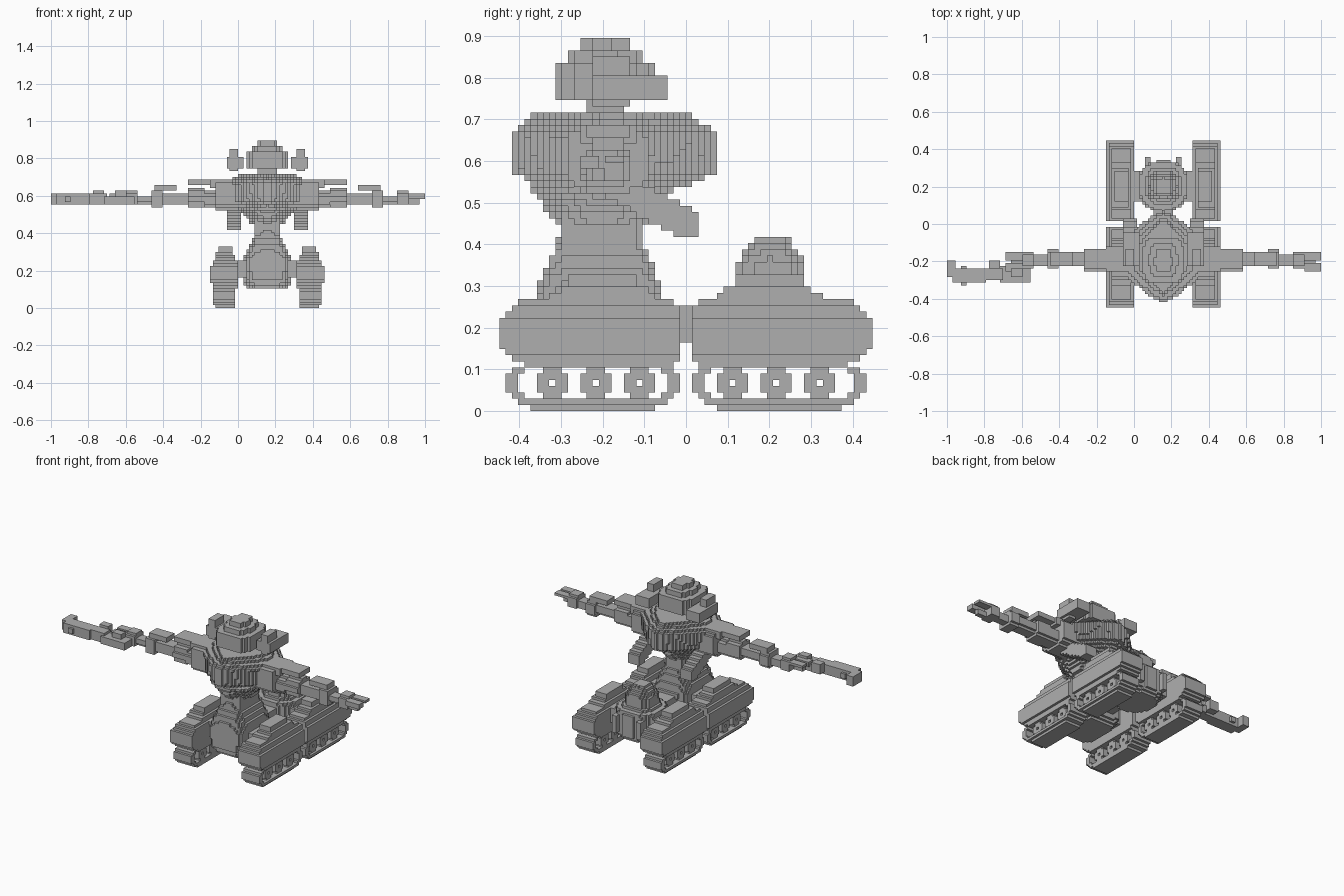
import bpy, bmesh
from mathutils import Vector

if "Cube" in bpy.data.objects:
    bpy.data.objects.remove(bpy.data.objects["Cube"])

V = 2 / 134            # block size
C = 10.5 * V           # x of the machine's symmetry plane

grey = bpy.data.materials.new("stone_grey")
grey.diffuse_color = (0.43, 0.43, 0.43, 1)
grey.use_nodes = True
grey.node_tree.nodes["Principled BSDF"].inputs["Base Color"].default_value = grey.diffuse_color

DIRS = [((1, 0, 0), [(1, 0, 0), (1, 1, 0), (1, 1, 1), (1, 0, 1)]),
        ((-1, 0, 0), [(0, 0, 0), (0, 0, 1), (0, 1, 1), (0, 1, 0)]),
        ((0, 1, 0), [(0, 1, 0), (0, 1, 1), (1, 1, 1), (1, 1, 0)]),
        ((0, -1, 0), [(0, 0, 0), (1, 0, 0), (1, 0, 1), (0, 0, 1)]),
        ((0, 0, 1), [(0, 0, 1), (1, 0, 1), (1, 1, 1), (0, 1, 1)]),
        ((0, 0, -1), [(0, 0, 0), (0, 1, 0), (1, 1, 0), (1, 0, 0)])]


def blocks(name, xr, yr, zr, inside):
    """Build a stepped block solid from a shape test; d is the distance from the symmetry plane."""
    span = lambda r: range(round(r[0] / V) - 1, round(r[1] / V) + 1)
    cells = set()
    for i in span(xr):
        for j in span(yr):
            for k in span(zr):
                x, y, z = (i + .5) * V, (j + .5) * V, (k + .5) * V
                if z > 0 and inside(abs(x - C), y, z, x):
                    cells.add((i, j, k))
    bm, verts = bmesh.new(), {}
    for c in cells:
        for n, quad in DIRS:
            if (c[0] + n[0], c[1] + n[1], c[2] + n[2]) in cells:
                continue
            keys = [(c[0] + q[0], c[1] + q[1], c[2] + q[2]) for q in quad]
            for key in keys:
                if key not in verts:
                    verts[key] = bm.verts.new(Vector(key) * V)
            bm.faces.new([verts[key] for key in keys])
    bmesh.ops.dissolve_limit(bm, angle_limit=0.02, verts=bm.verts[:], edges=bm.edges[:])
    me = bpy.data.meshes.new(name)
    bm.to_mesh(me)
    bm.free()
    me.materials.append(grey)
    bpy.context.collection.objects.link(bpy.data.objects.new(name, me))


def both(d):
    return (C - d, C + d)


def within(a, lo, hi):
    return lo <= a <= hi


def oval(a, b, ha, hb, p):
    return (abs(a) / ha) ** p + (abs(b) / hb) ** p <= 1


def profile(points, z):
    """Half sizes interpolated along height."""
    for a, b in zip(points, points[1:]):
        if z <= b[0]:
            t = max(0, (z - a[0]) / (b[0] - a[0]))
            return [u + (v - u) * t for u, v in zip(a[1:], b[1:])]
    return points[-1][1:]


# four track fenders, rounded at the outer ends
def fender(d, y, z, x):
    off = z - .18
    out = .45 - (1.0 if off > 0 else 1.7) * max(0, abs(off) - .03)
    inn = .014 + .5 * max(0, abs(off) - .05)
    hx = .076 - .6 * max(0, abs(off) - .045)
    return within(z, .104, .27) and within(abs(y), inn, out) and abs(d - .2255) < hx


blocks("fenders", both(.32), (-.47, .47), (.09, .29), fender)


# stepped hatches on the fenders
def hatch(d, y, z, x):
    hx, hy = (.053, .125) if z < .285 else (.045, .105) if z < .3 else (.034, .083)
    return within(z, .268, .33) and abs(d - .2255) < hx and abs(abs(y) - .2) < hy


blocks("hatches", both(.32), (-.35, .35), (.25, .35), hatch)


# track belts and road wheels with open hubs
def belt(d, y, z, x):
    e = abs(abs(y) - .2255)
    half = profile([(0, .15), (.0075, .15), (.022, .183), (.037, .195), (.055, .21), (.08, .21), (.1, .19)], z)[0]
    shell = z < 2 * V or e > half - .03
    return z < .106 and e <= half and shell and abs(d - .2255) < (.052 if z < V else .06)


def wheel(d, y, z, x):
    dz = abs(z - 4.5 * V)
    for n in (7, 14, 21):
        dy = abs(abs(y) - (n + .5) * V)
        if dz < 2.6 * V and dy < 2.6 * V and dz + dy < 3.6 * V:
            return dz + dy > .5 * V and abs(d - .2255) < .05
    return False


blocks("track_belts", both(.3), (-.46, .46), (0, .12), belt)
blocks("road_wheels", both(.3), (-.46, .46), (0, .12), wheel)


# axles joining the tracks and the front and rear hulls
def axle(d, y, z, x):
    return within(z, .165, .255) and ((d < .16 and within(abs(y), .12, .28)) or (d < .05 and abs(y) < .1))


blocks("axles", both(.18), (-.3, .3), (.15, .27), axle)

# front hull rising into the waist
WAIST = [(.1, .09, .11), (.15, .117, .15), (.26, .117, .157), (.31, .105, .143),
         (.375, .076, .118), (.39, .068, .1), (.46, .075, .097)]


def waist(d, y, z, x):
    hx, hy = profile(WAIST, z)
    return within(z, .1, .47) and oval(d, y + .207, hx, hy, 5)


blocks("waist", both(.14), (-.4, 0), (.09, .49), waist)

# rear hull with domed turret and two tail tabs
DOME = [(.1, .1), (.14, .132), (.27, .132), (.285, .12), (.295, .085), (.355, .082), (.39, .058), (.42, .035)]


def dome(d, y, z, x):
    r = profile(DOME, z)[0]
    tab = within(d, .065, .1) and within(y, .27, .36) and within(z, .15, .26)
    return within(z, .1, .418) and (oval(d, y - .205, r, r, 2.6) or tab)


blocks("rear_turret", both(.15), (.04, .38), (.09, .44), dome)

# torso, diamond shaped in plan
TORSO = [(.445, .09, .1), (.48, .11, .135), (.52, .14, .165), (.55, .2, .2), (.575, .25, .243),
         (.67, .27, .247), (.69, .2, .21), (.72, .14, .18)]


def torso(d, y, z, x):
    hx, hy = profile(TORSO, z)
    p = 1.25 if z > .54 else 1.8
    return within(z, .445, .72) and oval(d, y + .175 + (.025 if z < .54 else 0), hx, hy, p)


blocks("torso", both(.3), (-.46, .1), (.43, .74), torso)


# exhaust pipes slanting down behind the torso
def pipe(d, y, z, x):
    mid = .45 - .53 * (y - .0)
    return within(d, .14, .21) and within(y, -.2, .03) and abs(z - mid) < .04 and z > .42


blocks("exhaust_pipes", both(.23), (-.22, .05), (.4, .62), pipe)


# head, neck and side pods
def head(d, y, z, x):
    y += .195
    if z < .75:
        return z > .71 and d < .045 and abs(y) < .045
    if z < .84:
        return oval(d, y, .108, .124, 4)
    return z < .9 and (oval(d, y, .075, .092, 4) if z < .868 else oval(d, y, .045, .062, 4))


def pod(d, y, z, x):
    e = abs(d - .178)
    return ((e < .045 and within(z, .75, .808) and within(y, -.225, -.045))
            or (e < .021 and within(z, .73, .845) and within(y, -.225, -.14)))


blocks("head", both(.12), (-.35, -.05), (.7, .92), head)
blocks("head_pods", both(.24), (-.25, -.02), (.7, .87), pod)

# arms: rounded segments (start, end, half depth, half height, centre height)
ARM = [(.13, .28, .1, .082, .607), (.28, .335, .06, .04, .58), (.335, .43, .057, .05, .586),
       (.43, .56, .04, .03, .583), (.56, .615, .056, .05, .583), (.615, .69, .032, .024, .58),
       (.69, .76, .047, .038, .585)]


def arm(d, y, z, x):
    return any(within(d, a, b) and oval(y + .19, z - c, hy, hz, 3) for a, b, hy, hz, c in ARM)


def pad(d, y, z, x):
    y = abs(y + .19)
    return ((within(d, .17, .31) and within(z, .64, .69) and y < .065)
            or (within(d, .3, .425) and within(z, .655, .685) and y < .05)
            or (within(d, .48, .61) and within(z, .63, .65) and y < .035))


def hand(d, y, z, x):
    finger = abs(y + .23) < .017 and within(z, .575, .606) or abs(y + .175) < .02 and within(z, .59, .612)
    thumb = d < .82 and abs(y + .205) < .012 and within(z, .545, .576)
    return within(d, .75, .845) and (finger or thumb)


blocks("arms", both(.85), (-.32, -.06), (.5, .71), arm)
blocks("arm_pads", both(.65), (-.28, -.1), (.6, .71), pad)
blocks("hands", both(.85), (-.28, -.12), (.52, .63), hand)

# long gun held in the -x hand: (x start, x end, y start, y end, z start, z end)
GUN = [(-1, -.96, -.285, -.2, .545, .615), (-.97, -.79, -.312, -.235, .55, .61),
       (-.93, -.9, -.325, -.22, .56, .6), (-.82, -.7, -.3, -.235, .545, .605),
       (-.72, -.55, -.31, -.225, .55, .6), (-.78, -.72, -.24, -.2, .57, .62),
       (-.66, -.6, -.29, -.24, .6, .625)]


def gun(d, y, z, x):
    return any(within(x, a, b) and within(y, e, f) and within(z, g, h) for a, b, e, f, g, h in GUN)


blocks("gun", (-1, -.5), (-.36, -.15), (.52, .65), gun)
